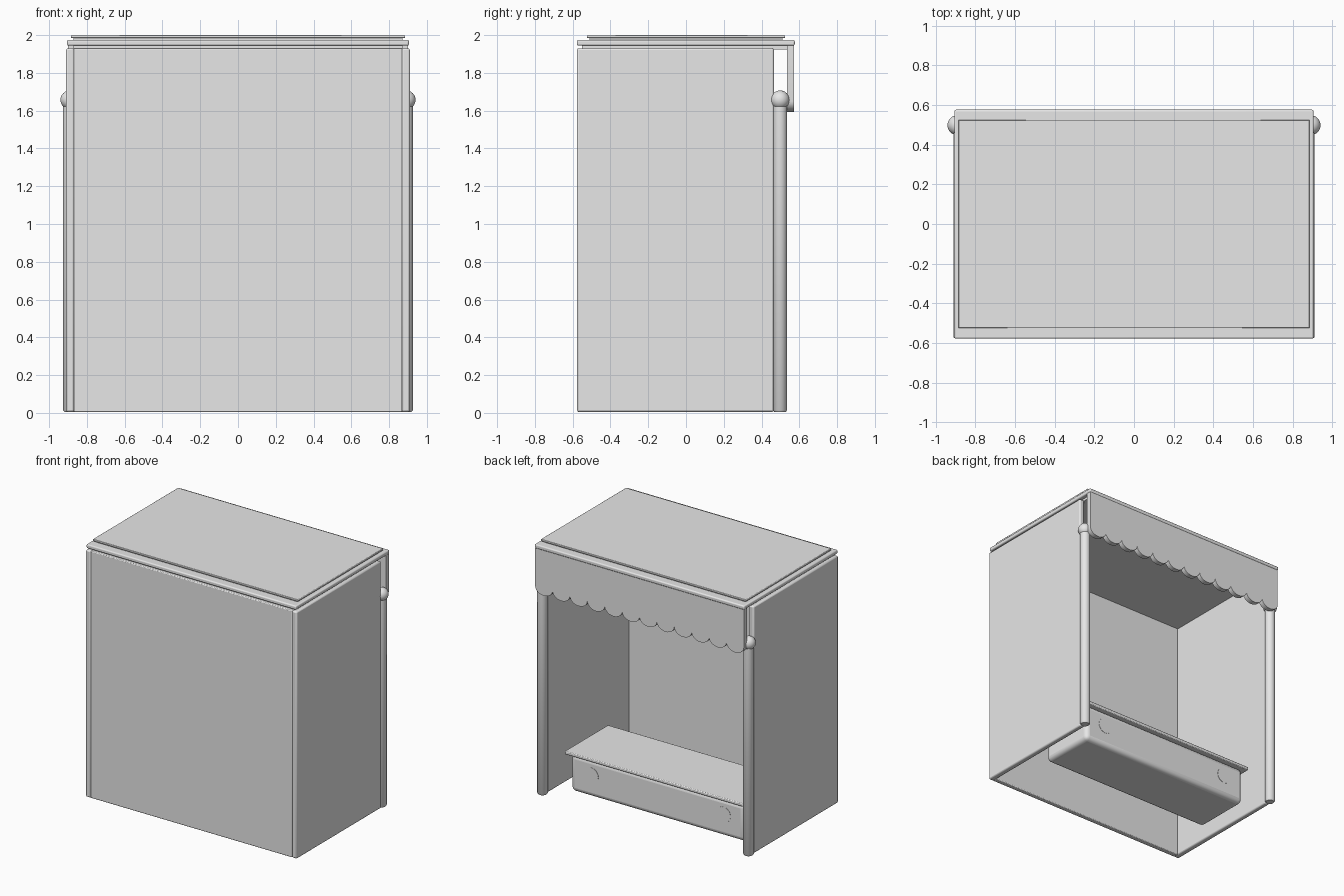
import bpy
import bmesh
import math
from mathutils import Vector

cube = bpy.data.objects.get("Cube")
if cube:
    bpy.data.objects.remove(cube, do_unlink=True)

GREY = (0.8, 0.8, 0.8, 1)
mat = bpy.data.materials.new("plain_grey")
mat.use_nodes = True
mat.diffuse_color = GREY
mat.node_tree.nodes["Principled BSDF"].inputs["Base Color"].default_value = GREY


def finish(name, bm, bevel=0, segments=2):
    """Turn a bmesh into a named, shaded and optionally bevelled object."""
    bmesh.ops.recalc_face_normals(bm, faces=bm.faces)
    mesh = bpy.data.meshes.new(name)
    bm.to_mesh(mesh)
    bm.free()
    mesh.materials.append(mat)
    obj = bpy.data.objects.new(name, mesh)
    bpy.context.collection.objects.link(obj)
    if bevel:
        mod = obj.modifiers.new("rounded_edges", "BEVEL")
        mod.width = bevel
        mod.segments = segments
        mod.limit_method = "ANGLE"
    bpy.ops.object.select_all(action="DESELECT")
    obj.select_set(True)
    bpy.context.view_layer.objects.active = obj
    bpy.ops.object.shade_smooth_by_angle(angle=math.radians(40))
    return obj


def box(name, low, high, bevel=0, segments=2):
    """Box between two opposite corners."""
    low, high = Vector(low), Vector(high)
    bm = bmesh.new()
    bmesh.ops.create_cube(bm, size=1)
    bmesh.ops.scale(bm, vec=high - low, verts=bm.verts)
    bmesh.ops.translate(bm, vec=(low + high) / 2, verts=bm.verts)
    return finish(name, bm, bevel, segments)


def lathe(name, profile, centre, steps=32):
    """Revolve (radius, height) points around a vertical axis."""
    bm = bmesh.new()
    verts = [bm.verts.new((r, 0, z)) for r, z in profile]
    edges = [bm.edges.new(pair) for pair in zip(verts, verts[1:])]
    bmesh.ops.spin(bm, geom=verts + edges, cent=(0, 0, 0), axis=(0, 0, 1),
                   angle=math.tau, steps=steps)
    bmesh.ops.remove_doubles(bm, verts=bm.verts, dist=0.0001)
    bmesh.ops.translate(bm, vec=centre, verts=bm.verts)
    return finish(name, bm)


# Walls: closed front panel and two side panels, open at the rear
box("front_wall", (-0.87, -0.575, 0.005), (0.87, -0.535, 1.93), 0.006)
for side, s in (("left", 1), ("right", -1)):
    xs = sorted((s * 0.867, s * 0.91))
    box(side + "_wall", (xs[0], -0.577, 0.005), (xs[1], 0.465, 1.93), 0.01)

# Layered roof
box("roof_underside", (-0.87, -0.55, 1.925), (0.87, 0.55, 1.95))
box("roof_slab", (-0.905, -0.578, 1.944), (0.905, 0.576, 1.975), 0.009, 3)
box("roof_joint", (-0.87, -0.51, 1.97), (0.87, 0.51, 1.99))
box("roof_top", (-0.885, -0.525, 1.984), (0.885, 0.525, 2.0), 0.004)

# Round posts topped with balls
post = [(0, 0.005), (0.03, 0.005), (0.038, 0.015), (0.038, 1.64), (0, 1.64)]
ball = [(0.05 * math.sin(math.pi * i / 16), -0.05 * math.cos(math.pi * i / 16))
        for i in range(17)]
for side, s in (("left", 1), ("right", -1)):
    lathe(side + "_post", post, (s * 0.888, 0.498, 0))
    lathe(side + "_post_ball", ball, (s * 0.89, 0.498, 1.657))

# Scalloped valance: outline with a row of half-round lobes, then extruded
lobes, arc, half = 12, 12, 0.9
width = 2 * half / lobes
outline = [(half, 1.945), (-half, 1.945)]
for n in range(lobes):
    for i in range(arc + (n == lobes - 1)):
        t = math.pi * i / arc
        x = -half + width * (n + 0.5 - 0.5 * math.cos(t))
        outline.append((x, 1.65 - 0.058 * math.sin(t)))
bm = bmesh.new()
face = bm.faces.new([bm.verts.new((x, 0.535, z)) for x, z in outline])
extruded = bmesh.ops.extrude_face_region(bm, geom=[face])["geom"]
bmesh.ops.translate(bm, vec=(0, 0.038, 0),
                    verts=[v for v in extruded if isinstance(v, bmesh.types.BMVert)])
finish("valance", bm)

# Bench with an overhanging lid and two flush round discs
box("bench_body", (-0.75, -0.11, 0.005), (0.75, 0.35, 0.295), 0.035, 4)
box("bench_lid", (-0.785, -0.16, 0.292), (0.785, 0.375, 0.317), 0.006)
for side, s in (("left", 1), ("right", -1)):
    bm = bmesh.new()
    bmesh.ops.create_cone(bm, cap_ends=True, segments=32, radius1=0.06,
                          radius2=0.06, depth=0.006)
    for v in bm.verts:
        v.co = (s * 0.57 + v.co.x, 0.349 + v.co.z, 0.175 + v.co.y)
    finish(side + "_bench_disc", bm)
